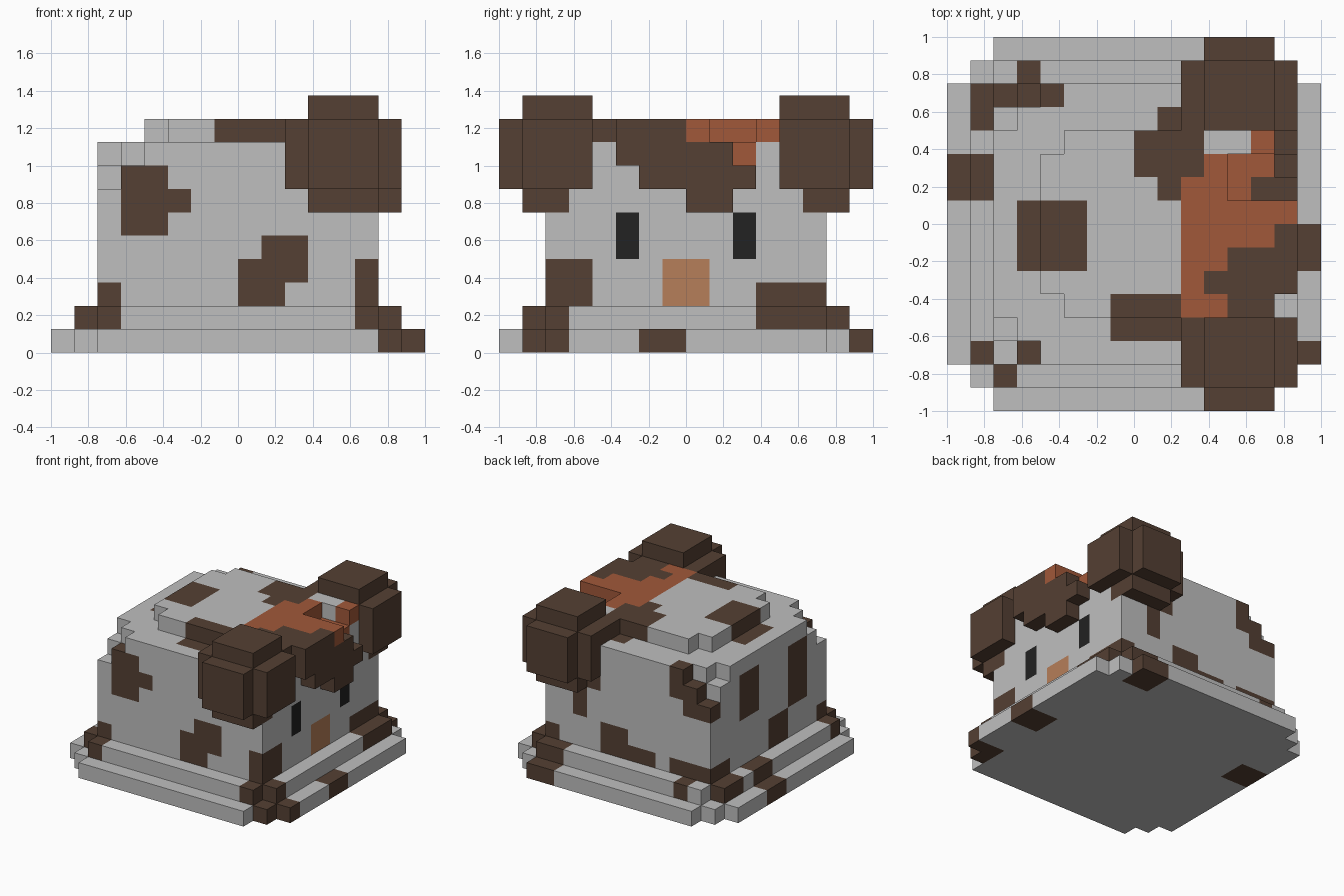
import bpy, bmesh
from mathutils import Vector

cube = bpy.data.objects.get("Cube")
if cube:
    bpy.data.objects.remove(cube, do_unlink=True)

U = 0.125  # block size

# Flat colours (sRGB, converted to linear)
COLOURS = {
    "light_grey": (0.75, 0.75, 0.75),
    "dark_brown": (0.33, 0.25, 0.20),
    "rust_orange": (0.63, 0.345, 0.225),
    "tan": (0.715, 0.495, 0.35),
    "black": (0.133, 0.133, 0.133),
}
GREY, BROWN, ORANGE, TAN, BLACK = range(5)


def linear(c):
    return c / 12.92 if c <= 0.04045 else ((c + 0.055) / 1.055) ** 2.4


materials = []
for name, rgb in COLOURS.items():
    col = (*[linear(c) for c in rgb], 1.0)
    m = bpy.data.materials.new(name)
    m.use_nodes = True
    m.diffuse_color = col
    bsdf = m.node_tree.nodes["Principled BSDF"]
    bsdf.inputs["Base Color"].default_value = col
    bsdf.inputs["Roughness"].default_value = 0.9
    materials.append(m)


def box(x0, x1, y0, y1, z0, z1):
    """Set of block cells filling a box."""
    return {(x, y, z) for x in range(x0, x1) for y in range(y0, y1) for z in range(z0, z1)}


def disc(a, b, z):
    """Both-ways symmetric slab with notched corners."""
    return box(-a, a, -b, b, z, z + 1) | box(-b, b, -a, a, z, z + 1)


def mirror_y(cells):
    return {(x, -y - 1, z) for x, y, z in cells}


# Stepped skirt at the bottom
skirt = disc(8, 6, 0) | disc(7, 7, 0) | disc(7, 6, 1)

# Body with stepped rear corners
corner = box(-6, -5, -6, -4, 8, 9) | box(-5, -4, -6, -5, 8, 9) | box(-6, -5, -6, -5, 7, 8)
body = box(-6, 6, -6, 6, 2, 9) - corner - mirror_y(corner)

# Raised crown with a notch behind the fringe
crown = box(-4, 6, -3, 3, 9, 10) | box(-3, 6, -4, 4, 9, 10)
crown -= box(4, 6, 1, 3, 9, 10)

# Fringe hanging over the face
fringe = (box(6, 7, -3, 1, 9, 10) | box(6, 7, -3, 2, 8, 9)
          | box(6, 7, -2, 3, 7, 8) | box(6, 7, 0, 2, 6, 7))

# Rounded ears
ear = (box(2, 7, -7, -4, 7, 10) | box(3, 6, -8, -4, 7, 10)
       | box(3, 6, -7, -4, 10, 11) | box(3, 6, -7, -6, 6, 7))
ears = ear | mirror_y(ear)

paint = {}  # block cell -> colour


def patch(axis, level, colour, *rects):
    """Colour rectangles on the one-block layer across an axis."""
    for a0, a1, b0, b1 in rects:
        r = [a0, a1, b0, b1]
        r[2 * axis:2 * axis] = [level, level + 1]
        paint.update(dict.fromkeys(box(*r), colour))


# Skirt patches, lower then upper step (x, y ranges)
patch(2, 0, BROWN, (6, 8, -7, -5), (6, 8, -2, 0), (4, 6, 6, 8), (-8, -6, 1, 3))
patch(2, 1, BROWN, (5, 7, -7, -5), (4, 7, 3, 7), (-7, -6, 4, 6), (-7, -6, 1, 3),
      (-5, -4, 6, 7), (-7, -5, -7, -5))

# Face: coat patches, snout and eyes (y, z ranges)
patch(0, 5, BROWN, (-6, -4, 2, 4), (3, 6, 2, 3), (-6, -5, 6, 7), (5, 6, 6, 7))
patch(0, 5, TAN, (-1, 1, 2, 4))
patch(0, 5, BLACK, (-3, -2, 4, 6), (2, 3, 4, 6))

# Rear patches (y, z ranges)
patch(0, -6, BROWN, (4, 6, 2, 3), (1, 3, 5, 8), (-4, -2, 4, 8), (-2, 0, 2, 4))

# Flank patches (x, z ranges)
patch(1, -6, BROWN, (-6, -5, 2, 3), (-5, -3, 5, 8), (-3, -2, 6, 7), (1, 3, 3, 5), (0, 2, 2, 4))
patch(1, 5, BROWN, (2, 4, 6, 8), (3, 4, 4, 6), (0, 2, 2, 4), (-2, 0, 2, 3),
      (-6, -3, 2, 3), (-4, -3, 7, 9), (-6, -4, 6, 9))

# Roof patches on both the body top and the crown (x, y ranges)
for z in (8, 9):
    patch(2, z, BROWN, (-5, -2, -2, 1), (-1, 2, -5, -3), (0, 3, 2, 4), (1, 2, 1, 2), (1, 2, 4, 5))

# Tuft: each row is orange from start to end, then brown out to the fringe
for y, (start, end) in enumerate([(2, 4), (2, 3), (2, 4), (2, 6), (2, 7), (2, 5), (3, 6), (5, 6)], -4):
    for z in (8, 9) if y in (1, 2) else (9,):
        patch(2, z, ORANGE, (start, end, y, y + 1))
        patch(2, z, BROWN, (end, 7, y, y + 1))

PARTS = [
    ("skirt", skirt, GREY),
    ("body", body - ears, GREY),
    ("crown", crown - ears, GREY),
    ("fringe", fringe - ears, BROWN),
    ("right_ear", ear, BROWN),
    ("left_ear", mirror_y(ear), BROWN),
]
solid = set().union(*(cells for _, cells, _ in PARTS))


def build(name, cells, base):
    """Skin the outer faces of the cells and colour each by its block."""
    bm = bmesh.new()
    verts = {}

    def vert(p):
        if p not in verts:
            verts[p] = bm.verts.new(Vector(p) * U)
        return verts[p]

    for c in sorted(cells):
        colour = BROWN if c in ears else paint.get(c, base)
        for axis in range(3):
            for side in (0, 1):
                n = list(c)
                n[axis] += 2 * side - 1
                if tuple(n) in solid:
                    continue
                loop = []
                for s, t in ((0, 0), (1, 0), (1, 1), (0, 1)):
                    p = list(c)
                    p[axis] += side
                    p[(axis + 1) % 3] += s
                    p[(axis + 2) % 3] += t
                    loop.append(vert(tuple(p)))
                f = bm.faces.new(loop if side else loop[::-1])
                f.material_index = colour
    me = bpy.data.meshes.new(name)
    for m in materials:
        me.materials.append(m)
    bm.to_mesh(me)
    bm.free()
    bpy.context.collection.objects.link(bpy.data.objects.new(name, me))


for part in PARTS:
    build(*part)
